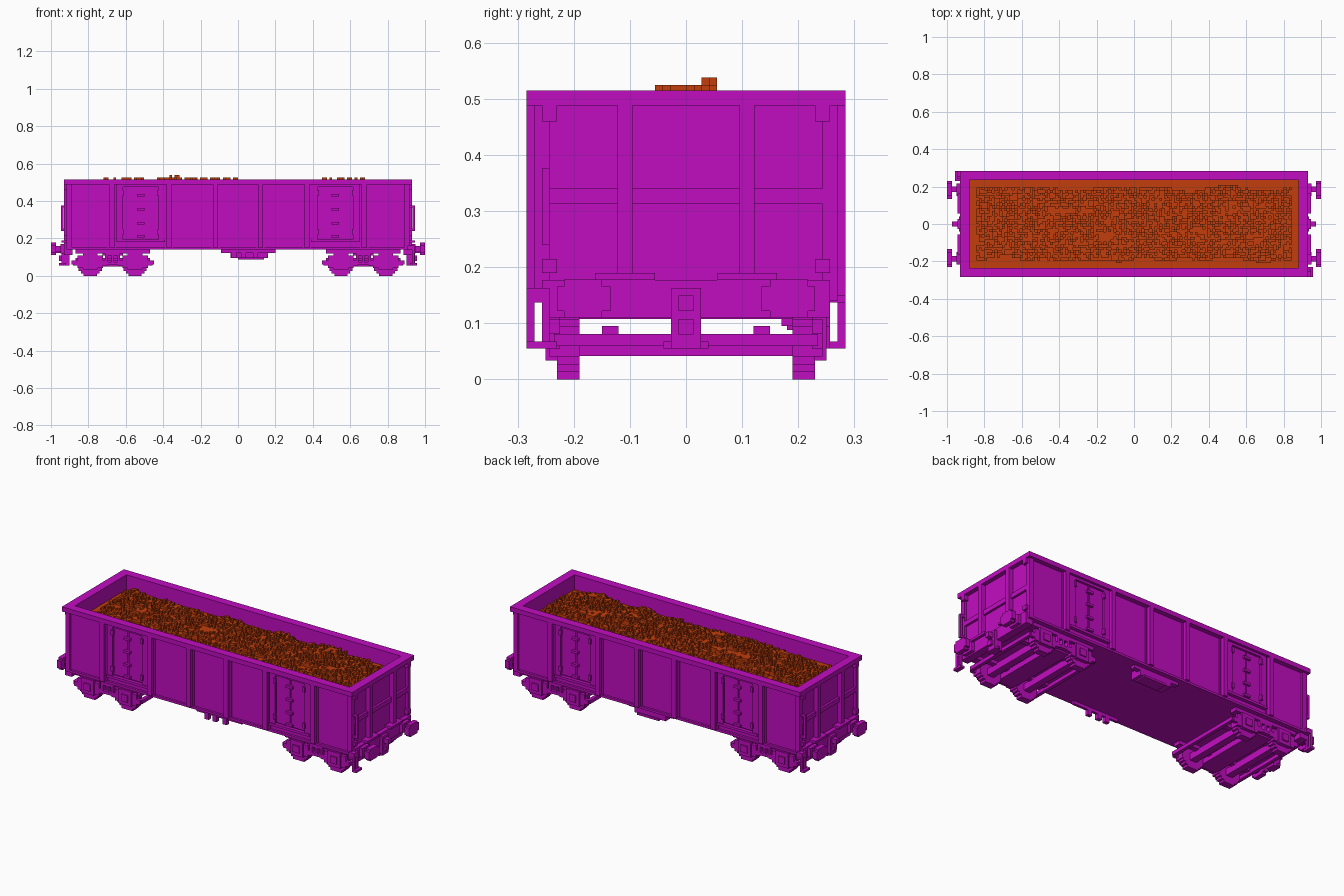
import bpy, bmesh, random
from mathutils import Vector, noise

cube = bpy.data.objects.get("Cube")
if cube:
    bpy.data.objects.remove(cube, do_unlink=True)

V = 2 / 148  # size of one block
random.seed(4)


def material(name, rgb):
    m = bpy.data.materials.new(name)
    m.use_nodes = True
    m.diffuse_color = (*rgb, 1)
    m.node_tree.nodes["Principled BSDF"].inputs["Base Color"].default_value = (*rgb, 1)
    return m


MAGENTA = material("magenta paint", (0.535, 0.004, 0.535))
ORANGE = material("orange ore", (0.535, 0.048, 0.004))


def finish(name, bm, mat):
    me = bpy.data.meshes.new(name)
    bm.to_mesh(me)
    bm.free()
    me.materials.append(mat)
    ob = bpy.data.objects.new(name, me)
    bpy.context.collection.objects.link(ob)
    return ob


def blocks(name, boxes, signs=((1, 1),), mat=MAGENTA):
    """Boxes as (x0, x1, y0, y1, z0, z1), repeated for each pair of x, y signs."""
    bm = bmesh.new()
    for sx, sy in signs:
        for x0, x1, y0, y1, z0, z1 in boxes:
            vs = bmesh.ops.create_cube(bm, size=1)["verts"]
            for v in vs:
                v.co = Vector((sx * ((x0 + x1) / 2 + v.co.x * (x1 - x0)),
                               sy * ((y0 + y1) / 2 + v.co.y * (y1 - y0)),
                               (z0 + z1) / 2 + v.co.z * (z1 - z0)))
    bmesh.ops.recalc_face_normals(bm, faces=bm.faces)
    return finish(name, bm, mat)


QUAD = [(1, 1), (-1, 1), (1, -1), (-1, -1)]
ENDS = [(1, 1), (-1, 1)]
SIDES = [(1, 1), (1, -1)]
DIAGONAL = [(1, -1), (-1, 1)]

# Open body: floor, walls and overhanging rim
blocks("floor", [(-0.905, 0.905, -0.257, 0.257, 0.14, 0.17)])
blocks("side_wall", [(-0.905, 0.905, 0.235, 0.257, 0.17, 0.49)], SIDES)
blocks("end_wall", [(0.88, 0.905, -0.235, 0.235, 0.17, 0.49)], ENDS)
blocks("rim_side", [(-0.93, 0.93, 0.235, 0.284, 0.488, 0.515)], SIDES)
blocks("rim_end", [(0.88, 0.93, -0.235, 0.235, 0.488, 0.515)], ENDS)

# Upright ribs along the sides, with thin flanges
ribs = []
for x in (0.12, 0.37, 0.675):
    ribs += [(x - V, x + V, 0.257, 0.284, 0.15, 0.49),
             (x - 1.6 * V, x + 1.6 * V, 0.257, 0.263, 0.14, 0.49)]
blocks("side_rib", ribs, QUAD)
blocks("corner_post", [(0.905, 0.918, 0.243, 0.27, 0.14, 0.49),
                       (0.89, 0.918, 0.257, 0.27, 0.14, 0.49),
                       (0.905, 0.93, 0.23, 0.257, 0.46, 0.49),
                       (0.905, 0.93, 0.23, 0.257, 0.19, 0.215)], QUAD)
blocks("side_sill", [(-0.905, 0.905, 0.257, 0.27, 0.14, 0.153)], SIDES)

# Double doors: frame, centre seam, hinges and lock bar
door = []
c = 0.52
for s in (-1, 1):
    xs = sorted((c + s * 0.095, c + s * 0.13))
    door.append((*xs, 0.257, 0.27, 0.18, 0.488))
    xi = sorted((c + s * 0.004, c + s * 0.09))
    door.append((*xi, 0.257, 0.263, 0.20, 0.47))
    for z in (0.22, 0.43):
        door.append((c + s * 0.095 - V / 2, c + s * 0.095 + V / 2, 0.257, 0.277, z, z + 0.03))
door += [(c - 0.13, c + 0.13, 0.257, 0.277, 0.18, 0.194),
         (c - 0.13, c + 0.13, 0.257, 0.27, 0.474, 0.488)]
for z in (0.205, 0.275, 0.35, 0.425):
    door.append((c - 0.02, c + 0.02, 0.257, 0.277, z, z + V))
blocks("side_door", door, QUAD)

# End panel: posts, cross rail and lower panel
blocks("end_post", [(0.905, 0.93, 0.095, 0.122, 0.17, 0.49)], QUAD)
blocks("end_rail", [(0.905, 0.918, -0.257, 0.257, 0.313, 0.34)], ENDS)
blocks("buffer_beam", [(0.885, 0.93, -0.257, 0.257, 0.11, 0.177)], ENDS)
blocks("shunter_step", [(0.905, 0.945, 0.055, 0.162, 0.177, 0.19)], QUAD)

# Buffers and couplers
blocks("buffer", [(0.973, 1.0, 0.135, 0.23, 0.122, 0.166),
                  (0.973, 1.0, 0.15, 0.217, 0.11, 0.178),
                  (0.945, 0.973, 0.17, 0.2, 0.13, 0.16),
                  (0.93, 0.95, 0.15, 0.217, 0.118, 0.17)], QUAD)
blocks("coupler", [(0.9, 0.945, -0.027, 0.027, 0.055, 0.163),
                   (0.945, 0.973, -0.0135, 0.0135, 0.122, 0.15),
                   (0.945, 0.958, -0.0135, 0.0135, 0.08, 0.108),
                   (0.92, 0.935, -0.04, 0.04, 0.055, 0.068)], ENDS)

# Corner footsteps and grab rails at opposite corners
blocks("footstep", [(0.93, 0.957, 0.23, 0.284, 0.055, 0.068),
                    (0.93, 0.943, 0.243, 0.257, 0.068, 0.15),
                    (0.93, 0.943, 0.27, 0.284, 0.068, 0.15),
                    (0.905, 0.943, 0.243, 0.284, 0.137, 0.163)], DIAGONAL)
blocks("grab_rail", [(0.932, 0.946, 0.243, 0.257, 0.24, 0.377),
                     (0.905, 0.94, 0.243, 0.257, 0.364, 0.377),
                     (0.905, 0.94, 0.243, 0.257, 0.24, 0.253)], DIAGONAL)

# Wheel sets: stepped discs, axle boxes and axles
ROWS = [0.035, 0.05, 0.062, 0.068, 0.068, 0.068, 0.062, 0.05, 0.035]
BOGIE, HALF = 0.67, 0.12
wheels, boxes, axles = [], [], []
for x in (BOGIE - HALF, BOGIE + HALF):
    for i, h in enumerate(ROWS):
        wheels.append((x - h, x + h, 0.19, 0.23, i * V, (i + 1) * V))
    boxes += [(x - 0.092, x + 0.092, 0.225, 0.243, 0.055, 0.082),
              (x - 0.068, x + 0.068, 0.225, 0.243, 0.041, 0.108),
              (x - 0.04, x + 0.04, 0.225, 0.25, 0.034, 0.12),
              (x - 0.02, x + 0.02, 0.243, 0.257, 0.055, 0.095)]
    axles.append((x - 0.02, x + 0.02, -0.2, 0.2, 0.042, 0.081))
blocks("wheel", wheels, QUAD)
blocks("axle_box", boxes, QUAD)
blocks("axle", axles, ENDS)

# Bogie frames with springs, bolster and cross bars
frame = [(BOGIE - 0.2, BOGIE + 0.2, 0.2, 0.243, 0.12, 0.14),
         (BOGIE - 0.07, BOGIE + 0.07, 0.216, 0.243, 0.06, 0.075),
         (BOGIE - 0.035, BOGIE + 0.035, 0.2, 0.243, 0.108, 0.122)]
for dx in (-0.033, 0, 0.033):
    frame.append((BOGIE + dx - 0.007, BOGIE + dx + 0.007, 0.22, 0.243, 0.07, 0.12))
blocks("bogie_side", frame, QUAD)
blocks("bogie_centre", [(BOGIE - 0.055, BOGIE + 0.055, -0.22, 0.22, 0.05, 0.081),
                        (BOGIE - 0.055, BOGIE + 0.055, -0.216, 0.216, 0.108, 0.14),
                        (BOGIE - 0.04, BOGIE + 0.04, -0.027, 0.027, 0.08, 0.11),
                        (BOGIE - 0.22, BOGIE - 0.2, -0.235, 0.235, 0.06, 0.081),
                        (BOGIE + 0.2, BOGIE + 0.22, -0.235, 0.235, 0.06, 0.081)], ENDS)
blocks("bogie_link", [(BOGIE - 0.2, BOGIE + 0.2, 0.12, 0.15, 0.075, 0.095)], QUAD)

# Brake gear below the floor
blocks("brake_box", [(-0.04, 0.16, 0.17, 0.243, 0.095, 0.14),
                     (-0.09, 0.2, 0.216, 0.243, 0.122, 0.14),
                     (0.0, 0.14, 0.18, 0.25, 0.088, 0.1)])
blocks("brake_lever", [(-0.09, 0.2, -0.25, -0.235, 0.122, 0.14)]
       + [(x, x + 0.027, -0.257, -0.235, 0.095, 0.14) for x in (-0.035, 0.015, 0.08)])

# Ore load: a heap of square columns in block-high steps
NX, NY, BASE = 130, 34, 0.43
DX, DY = 1.764 / NX, 0.472 / NY


def height(i, j):
    if not (0 <= i < NX and 0 <= j < NY):
        return 0
    x, y = (i + 0.5) * DX - 0.882, (j + 0.5) * DY - 0.236
    reach = 0.19 + 0.035 * noise.noise(Vector((x * 5, 7 * (y > 0), 2)))
    edge = min((0.84 - abs(x)) / 0.12, 1.0, (reach - abs(y)) / 0.11)
    if edge <= 0:
        return 0
    h = 1 + 4.3 * edge + 2.4 * noise.noise(Vector((x * 7, y * 9, 1)))
    h += random.choice((-1, -0.5, 0, 0, 0.6, 1.1))
    return max(0, min(round(h), 9 if abs(y) < 0.06 else 6))


H = {(i, j): height(i, j) for i in range(NX) for j in range(NY)}
bm = bmesh.new()


def quad(*pts):
    bm.faces.new([bm.verts.new(p) for p in pts])


for (i, j), h in H.items():
    x0, y0 = i * DX - 0.882, j * DY - 0.236
    x1, y1, z = x0 + DX, y0 + DY, BASE + h * V
    quad((x0, y0, z), (x1, y0, z), (x1, y1, z), (x0, y1, z))
    # Side faces only where the neighbour is lower
    for di, dj, a, b in ((1, 0, (x1, y0), (x1, y1)), (-1, 0, (x0, y1), (x0, y0)),
                         (0, 1, (x1, y1), (x0, y1)), (0, -1, (x0, y0), (x1, y0))):
        low = H.get((i + di, j + dj), 0)
        if low < h:
            w = BASE + low * V
            quad((*a, w), (*b, w), (*b, z), (*a, z))
bmesh.ops.remove_doubles(bm, verts=bm.verts, dist=1e-5)
finish("ore_load", bm, ORANGE)
